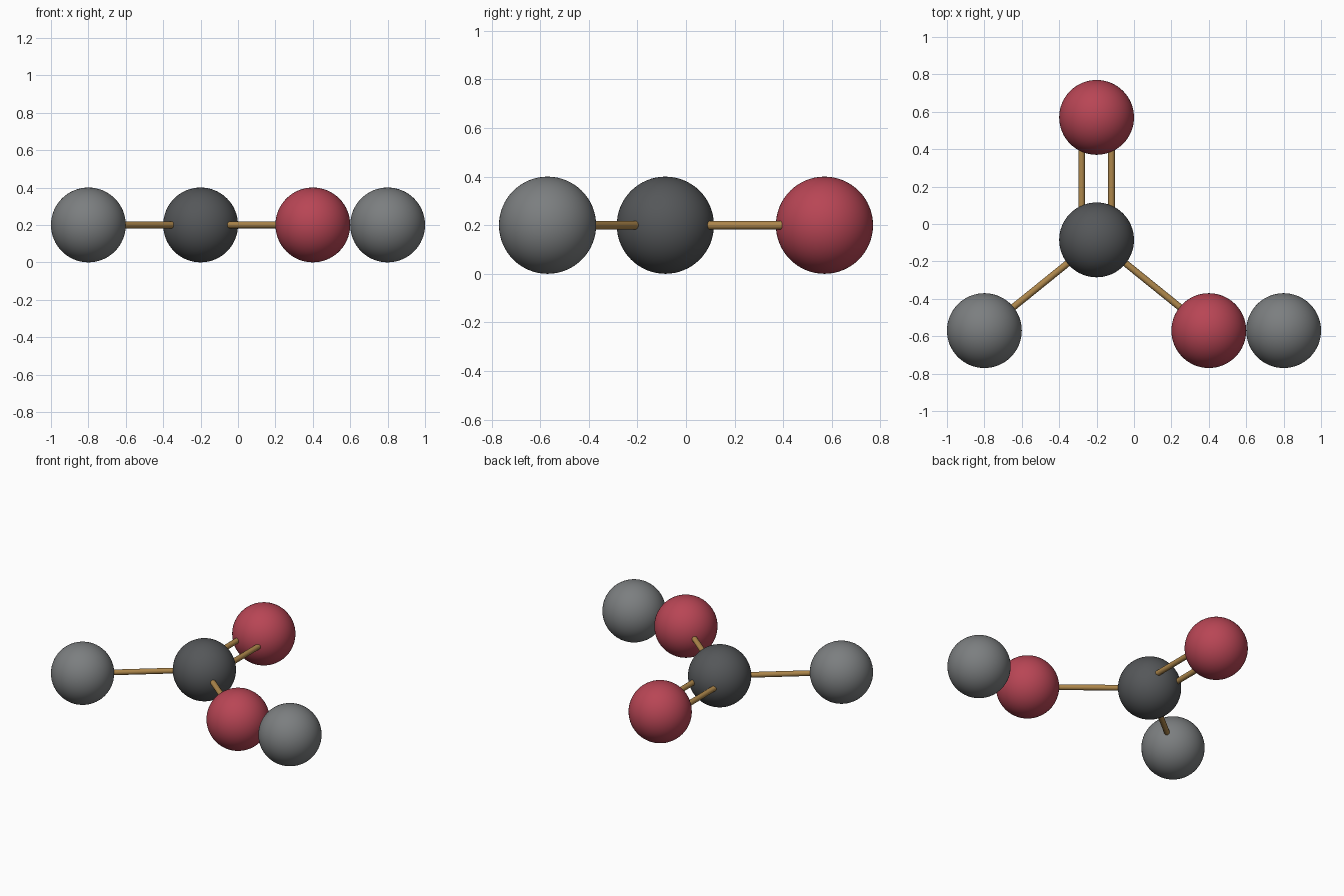
import bpy
from mathutils import Vector

if "Cube" in bpy.data.objects:
    bpy.data.objects.remove(bpy.data.objects["Cube"])

R = 0.2        # ball radius
ROD = 0.018    # bond radius


def material(name, rgb):
    m = bpy.data.materials.new(name)
    m.diffuse_color = (*rgb, 1)
    m.use_nodes = True
    m.node_tree.nodes["Principled BSDF"].inputs["Base Color"].default_value = m.diffuse_color
    return m


red = material("red", (0.48, 0.06, 0.09))
dark = material("dark_grey", (0.09, 0.095, 0.1))
grey = material("mid_grey", (0.2, 0.21, 0.215))
tan = material("tan", (0.42, 0.24, 0.07))


def finish(name, mat):
    ob = bpy.context.object
    ob.name = name
    ob.data.materials.append(mat)
    bpy.ops.object.shade_smooth_by_angle()


def ball(name, x, y, mat):
    bpy.ops.mesh.primitive_uv_sphere_add(segments=64, ring_count=32, radius=R, location=(x, y, R))
    finish(name, mat)
    return Vector((x, y, R))


def rod(name, a, b):
    # ends sit just inside the balls
    d = b - a
    bpy.ops.mesh.primitive_cylinder_add(vertices=24, radius=ROD, depth=d.length - 1.6 * R,
                                        location=(a + b) / 2,
                                        rotation=d.to_track_quat('Z', 'Y').to_euler())
    finish(name, tan)


# balls
centre = ball("centre_ball", -0.2, -0.085, dark)
top = ball("back_red_ball", -0.2, 0.57, red)
right = ball("right_red_ball", 0.4, -0.57, red)
left = ball("left_end_ball", -0.8, -0.57, grey)
ball("right_end_ball", 0.8, -0.57, grey)

# single and double connecting rods
rod("left_rod", centre, left)
rod("right_rod", centre, right)
for side, sx in (("left", -1), ("right", 1)):
    off = Vector((sx * 0.08, 0, 0))
    rod("double_rod_" + side, centre + off, top + off)
